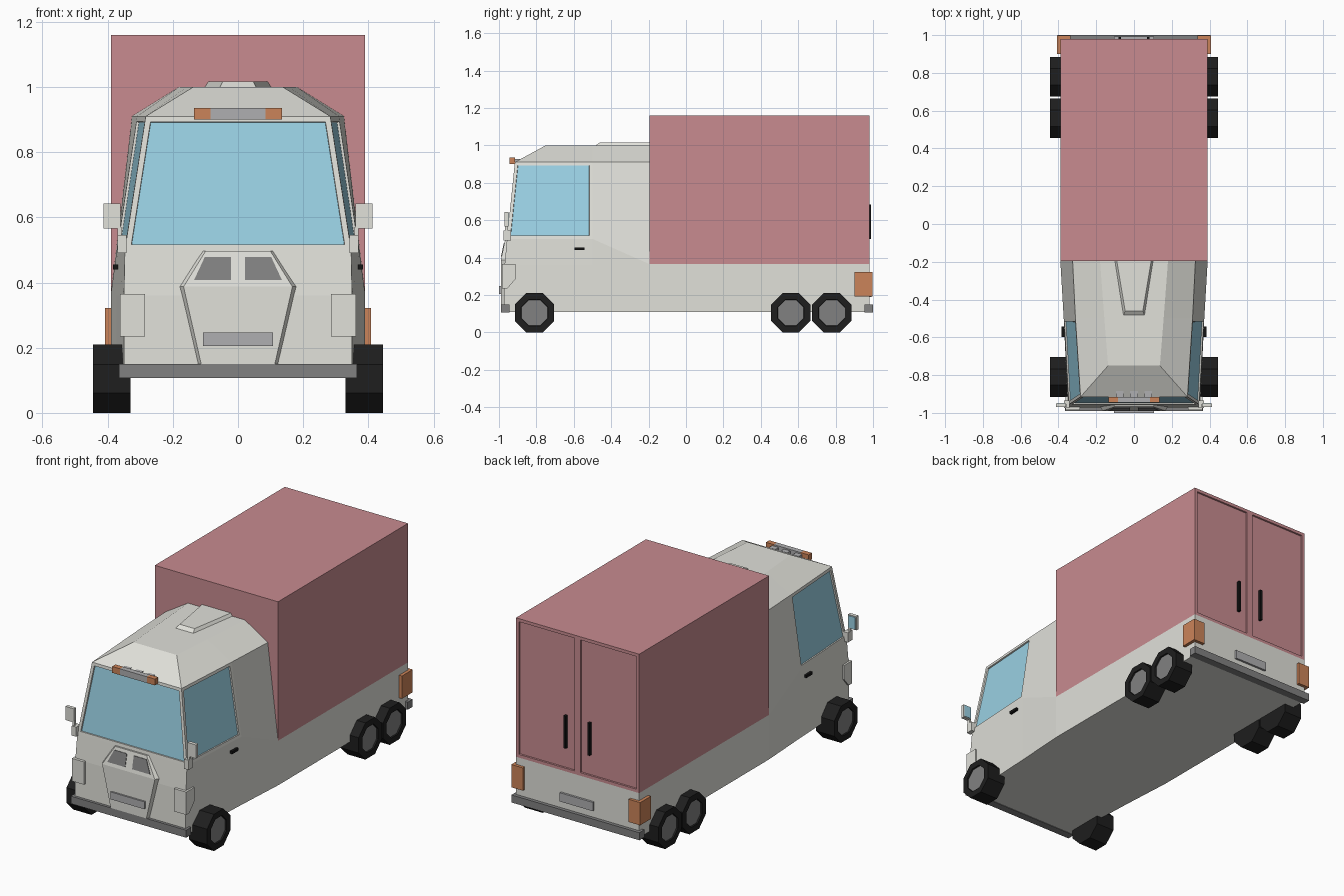
import bpy, bmesh
from math import pi, sin, cos

if "Cube" in bpy.data.objects:
    bpy.data.objects.remove(bpy.data.objects["Cube"])


def material(name, r, g, b):
    m = bpy.data.materials.new(name)
    m.diffuse_color = (r, g, b, 1)
    m.use_nodes = True
    m.node_tree.nodes["Principled BSDF"].inputs["Base Color"].default_value = m.diffuse_color
    return m


PAINT = material("cream_paint", .75, .75, .70)
CARGO = material("red_cargo", .58, .26, .28)
GLASS = material("blue_glass", .33, .65, .79)
RUBBER = material("rubber", .013, .013, .013)
BLACK = material("black", .007, .007, .007)
DARK = material("dark_grey", .22, .22, .22)
LIGHT = material("light_grey", .43, .43, .44)
ORANGE = material("orange_lens", .60, .23, .10)


def finish(name, bm, mats, mirror=False):
    bmesh.ops.recalc_face_normals(bm, faces=bm.faces[:])
    me = bpy.data.meshes.new(name)
    bm.to_mesh(me)
    bm.free()
    for m in mats:
        me.materials.append(m)
    ob = bpy.data.objects.new(name, me)
    bpy.context.collection.objects.link(ob)
    if mirror:
        ob.modifiers.new("Mirror", 'MIRROR').use_mirror_merge = False
    return ob


def loft(name, rings, mat, mirror=False, end_mat=None):
    """Skin equal-length closed rings and cap both ends."""
    bm = bmesh.new()
    vs = [[bm.verts.new(p) for p in r] for r in rings]
    n = len(rings[0])
    for a, b in zip(vs, vs[1:]):
        for i in range(n):
            j = (i + 1) % n
            bm.faces.new((a[i], a[j], b[j], b[i]))
    bm.faces.new(vs[0])
    bm.faces.new(vs[-1]).material_index = 1 if end_mat else 0
    return finish(name, bm, [mat] + ([end_mat] if end_mat else []), mirror)


def box(name, x, y, z, mat, mirror=False):
    ring = lambda h: [(x[0], y[0], h), (x[1], y[0], h), (x[1], y[1], h), (x[0], y[1], h)]
    return loft(name, [ring(z[0]), ring(z[1])], mat, mirror)


def recess(bm, faces, rim, depth):
    """Inset a flat rim, then sink the panel."""
    bm.normal_update()
    bmesh.ops.inset_individual(bm, faces=faces, thickness=rim, depth=0, use_even_offset=True)
    bm.normal_update()
    bmesh.ops.inset_individual(bm, faces=faces, thickness=.001, depth=-depth, use_even_offset=True)


# Cab and chassis body: half sections from nose to tail, each listed floor to roof
sections = [
    [(.35, -.975, .11), (.35, -.970, .36), (.347, -.957, .50), (.283, -.915, .91), (.137, -.75, 1.0)],
    [(.372, -.5, .11), (.372, -.5, .36), (.372, -.5, .50), (.31, -.5, .91), (.157, -.5, 1.0)],
    [(.39, -.195, .11), (.39, -.195, .25), (.39, -.195, .365), (.325, -.195, .91), (.18, -.195, 1.0)],
    [(.39, .98, .11), (.39, .98, .25), (.39, .98, .365)],
]
bm = bmesh.new()
V = [[[bm.verts.new((s * x, y, z)) for x, y, z in sec] for s in (1, -1)] for sec in sections]
windows = []
for i in range(3):
    top = 4 if i < 2 else 2
    for side in (0, 1):
        a, b = V[i][side], V[i + 1][side]
        for k in range(top):
            f = bm.faces.new((a[k], a[k + 1], b[k + 1], b[k]))
            if i == 0 and k == 2:
                windows.append(f)
    for k in (0, top):
        bm.faces.new((V[i][0][k], V[i][1][k], V[i + 1][1][k], V[i + 1][0][k]))
for i, ks in ((0, range(4)), (2, (2, 3)), (3, (0, 1))):
    r, l = V[i]
    for k in ks:
        f = bm.faces.new((r[k], r[k + 1], l[k + 1], l[k]))
        if i == 0 and k == 2:
            windows.append(f)
bmesh.ops.recalc_face_normals(bm, faces=bm.faces[:])
recess(bm, windows, .017, .008)
for f in windows:
    f.material_index = 1
finish("cab_body", bm, [PAINT, GLASS])

# Cargo box with two recessed rear doors
bm = bmesh.new()
bmesh.ops.create_cube(bm, size=1)
for v in bm.verts:
    v.co = (v.co.x * .78, .3925 + v.co.y * 1.175, .7625 + v.co.z * .795)
bmesh.ops.bisect_plane(bm, geom=bm.verts[:] + bm.edges[:] + bm.faces[:],
                       plane_co=(0, 0, 0), plane_no=(1, 0, 0))
recess(bm, [f for f in bm.faces if f.normal.y > .9], .018, .009)
finish("cargo_box", bm, [CARGO])
box("cargo_door_handle", (.069, .083), (.965, .99), (.5, .685), BLACK, True)

# Roof fairing
loft("roof_fairing", [
    [(-.105, -.19, .995), (.105, -.19, .995), (.058, -.49, .995), (-.058, -.49, .995)],
    [(-.092, -.19, 1.016), (.092, -.19, 1.016), (.047, -.46, 1.016), (-.047, -.46, 1.016)]], PAINT)

# Roof light bar
box("light_bar", (-.085, .085), (-.945, -.915), (.90, .936), LIGHT)
box("light_bar_lens", (.085, .135), (-.945, -.915), (.90, .936), ORANGE, True)
box("light_bar_bracket", (-.02, .02), (-.925, -.885), (.905, .928), LIGHT)
box("light_bar_side_bracket", (.055, .095), (-.925, -.885), (.905, .928), LIGHT, True)

# Nose panel, vents and plates
rows = [(.127, .113, .15, -.965, -.990), (.182, .167, .387, -.960, -.990), (.112, .099, .497, -.950, -.967)]
loft("nose_panel", [[(o, yb, z), (i, yf, z), (-i, yf, z), (-o, yb, z)] for o, i, z, yb, yf in rows], PAINT)
vent = [(.022, -.986, .407), (.135, -.986, .407), (.102, -.971, .478), (.022, -.971, .478)]
loft("nose_vent", [[(x, y + d, z) for x, y, z in vent] for d in (.006, -.003)], DARK, True)
box("front_plate", (-.107, .107), (-1, -.985), (.205, .247), LIGHT)
box("rear_plate", (-.105, .105), (.97, .992), (.19, .24), LIGHT)

# Bumpers
box("front_bumper", (-.365, .365), (-.99, -.945), (.107, .15), DARK)
box("rear_bumper", (-.405, .405), (.955, 1), (.107, .15), DARK)

# Headlights wrapping the front corners
prof = [(-.985, .235), (-.955, .235), (-.912, .285), (-.912, .365), (-.985, .365)]
loft("headlight", [[(x, y, z) for y, z in prof] for x in (.285, .362)], PAINT, True)

# Tail lights wrapping the rear corners
box("tail_light", (.335, .408), (.9, .997), (.192, .322), ORANGE, True)

# Side mirrors
box("mirror_housing", (.36, .413), (-.97, -.95), (.565, .643), PAINT, True)
box("mirror_glass", (.365, .408), (-.951, -.947), (.57, .638), GLASS, True)
box("mirror_stem", (.358, .37), (-.968, -.953), (.54, .57), PAINT, True)
box("mirror_arm", (.342, .37), (-.975, -.935), (.49, .545), PAINT, True)

# Cab door handles
box("cab_door_handle", (.36, .383), (-.597, -.542), (.44, .455), BLACK, True)


# Octagonal wheels: front pair and two rear pairs
def octagon(x, flat, cy):
    r = flat / cos(pi / 8)
    return [(x, cy + r * cos(pi / 8 + i * pi / 4), .105 + r * sin(pi / 8 + i * pi / 4)) for i in range(8)]


for name, cy in (("front_wheel", -.81), ("middle_wheel", .56), ("rear_wheel", .78)):
    loft(name, [octagon(x, r, cy) for x, r in ((.33, .105), (.445, .105), (.445, .071), (.437, .069))],
         RUBBER, True, DARK)
